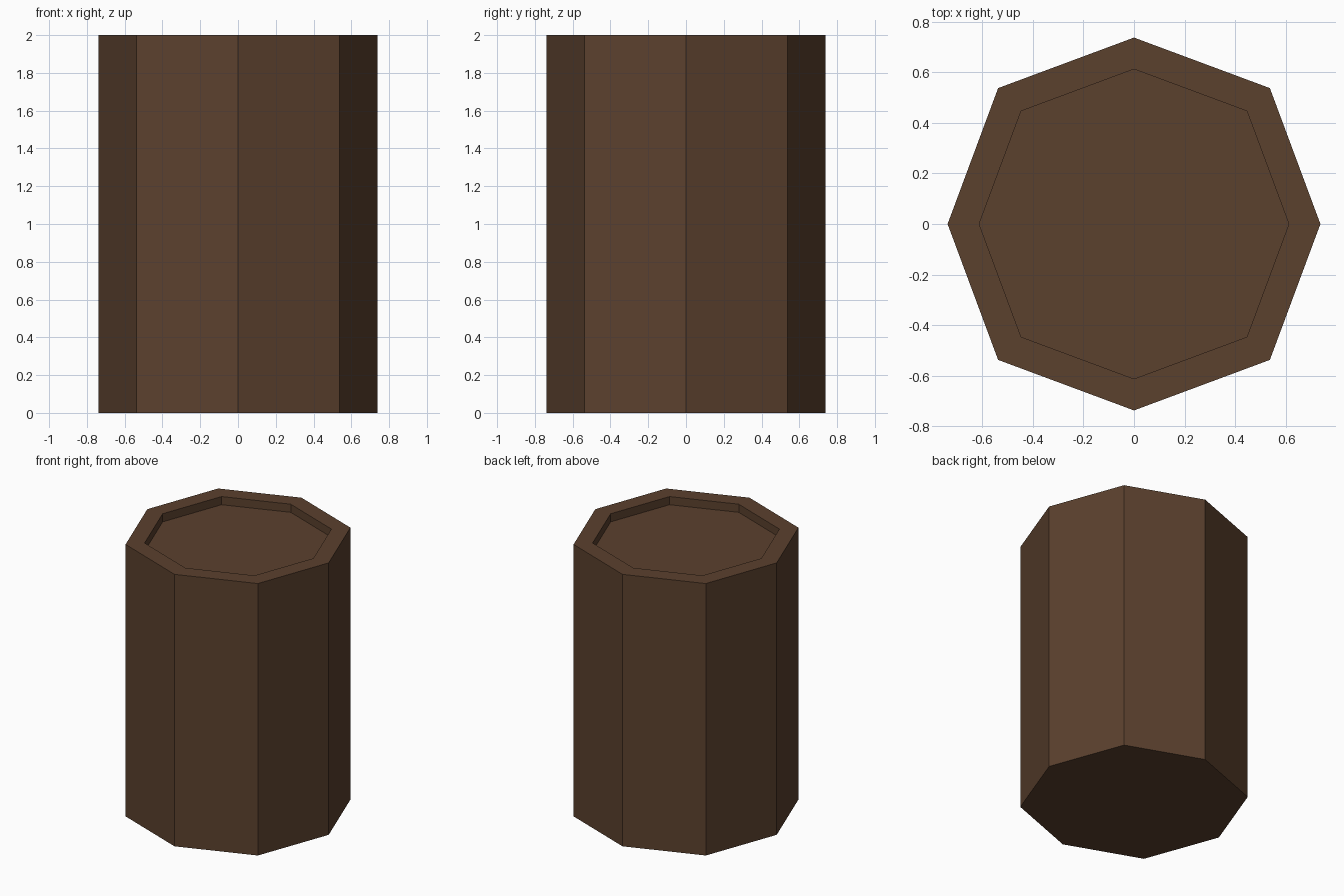
import bpy, bmesh

if "Cube" in bpy.data.objects:
    bpy.data.objects.remove(bpy.data.objects["Cube"])

# Single brown material
brown = bpy.data.materials.new("dark_brown_wood")
brown.diffuse_color = (0.105, 0.052, 0.027, 1)
brown.use_nodes = True
brown.node_tree.nodes["Principled BSDF"].inputs["Base Color"].default_value = brown.diffuse_color

HEIGHT, RECESS = 2.0, 0.06


def ring(bm, axis_r, diag, z):
    """Slightly irregular octagon: corners on the axes and the diagonals."""
    pts = [(axis_r, 0), (diag, diag), (0, axis_r), (-diag, diag),
           (-axis_r, 0), (-diag, -diag), (0, -axis_r), (diag, -diag)]
    return [bm.verts.new((x, y, z)) for x, y in pts]


def bridge(bm, a, b):
    for i in range(8):
        j = (i + 1) % 8
        bm.faces.new((a[i], a[j], b[j], b[i]))


# Octagonal post: outer wall, rim, recess wall, recess floor
bm = bmesh.new()
rings = [ring(bm, 0.738, 0.538, 0),
         ring(bm, 0.738, 0.538, HEIGHT),
         ring(bm, 0.613, 0.447, HEIGHT),
         ring(bm, 0.613, 0.447, HEIGHT - RECESS)]
for a, b in zip(rings, rings[1:]):
    bridge(bm, a, b)
bm.faces.new(rings[-1])
bm.faces.new(rings[0][::-1])
bmesh.ops.recalc_face_normals(bm, faces=bm.faces)

mesh = bpy.data.meshes.new("octagonal_post")
bm.to_mesh(mesh)
bm.free()
mesh.materials.append(brown)
post = bpy.data.objects.new("octagonal_post", mesh)
bpy.context.collection.objects.link(post)
